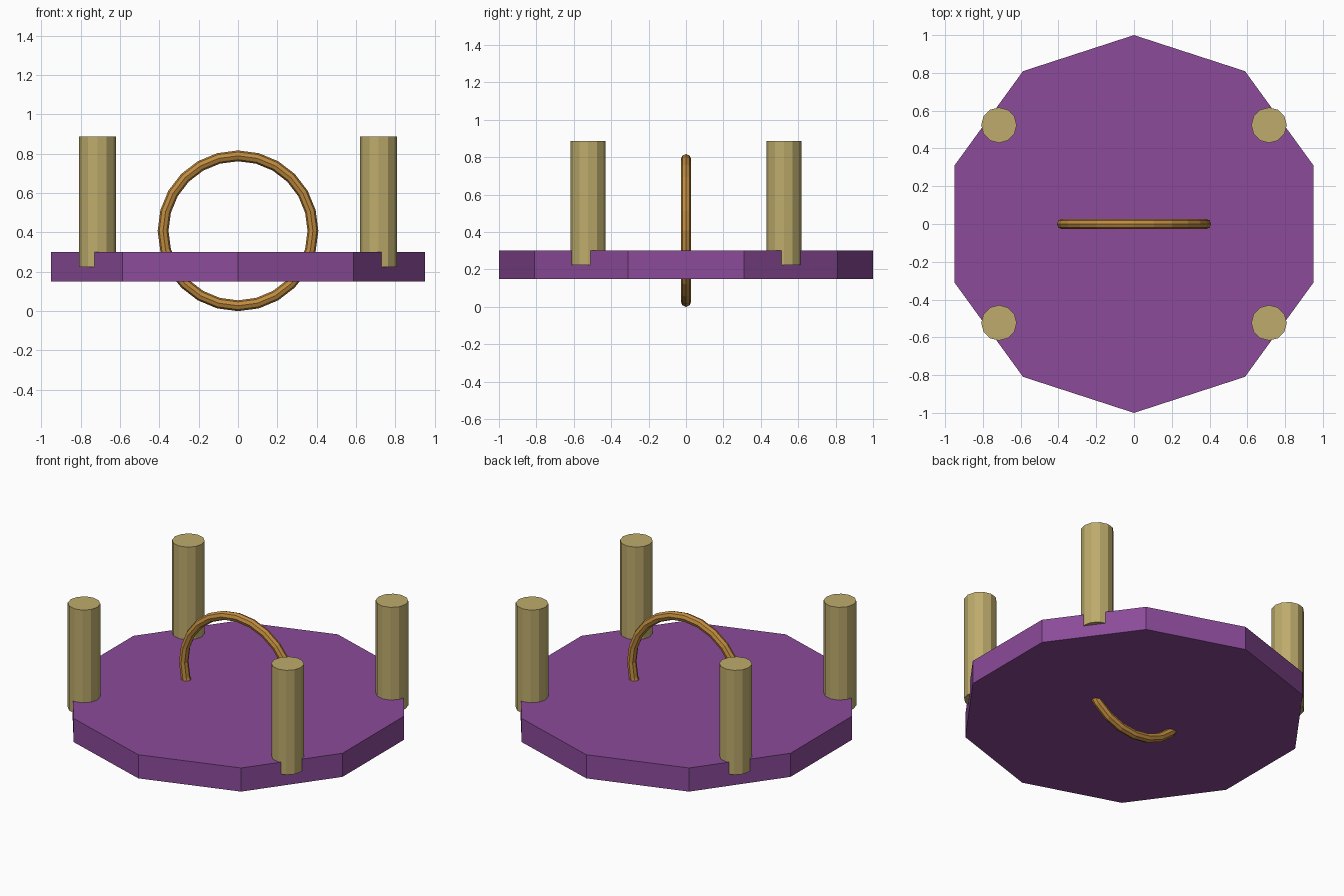
import bpy
from math import radians, cos, sin

if "Cube" in bpy.data.objects:
    bpy.data.objects.remove(bpy.data.objects["Cube"])


def material(name, rgb):
    m = bpy.data.materials.new(name)
    m.diffuse_color = (*rgb, 1)
    m.use_nodes = True
    m.node_tree.nodes["Principled BSDF"].inputs["Base Color"].default_value = m.diffuse_color
    return m


purple = material("purple", (0.26, 0.07, 0.32))
khaki = material("khaki", (0.51, 0.41, 0.15))
bronze = material("bronze", (0.53, 0.26, 0.05))


def finish(name, mat):
    ob = bpy.context.object
    ob.name = name
    ob.data.materials.append(mat)
    return ob


def prism(name, sides, radius, x, y, z0, z1, mat):
    bpy.ops.mesh.primitive_cylinder_add(vertices=sides, radius=radius, depth=z1 - z0,
                                        location=(x, y, (z0 + z1) / 2))
    return finish(name, mat)


# Ten-sided plate, corners towards front and back
prism("plate", 10, 1.0, 0, 0, 0.15, 0.30, purple)

# Four posts sunk into the diagonal plate edges
for sy, end in ((-1, "front"), (1, "back")):
    for sx, side in ((-1, "left"), (1, "right")):
        prism(f"{end}_{side}_post", 12, 0.094,
              sx * 0.886 * cos(radians(36.2)), sy * 0.886 * sin(radians(36.2)),
              0.225, 0.888, khaki)

# Upright ring passing through the plate
bpy.ops.mesh.primitive_torus_add(major_segments=24, minor_segments=8,
                                 major_radius=0.381, minor_radius=0.0275,
                                 location=(0, 0, 0.4085), rotation=(radians(90), 0, 0))
finish("ring", bronze)
